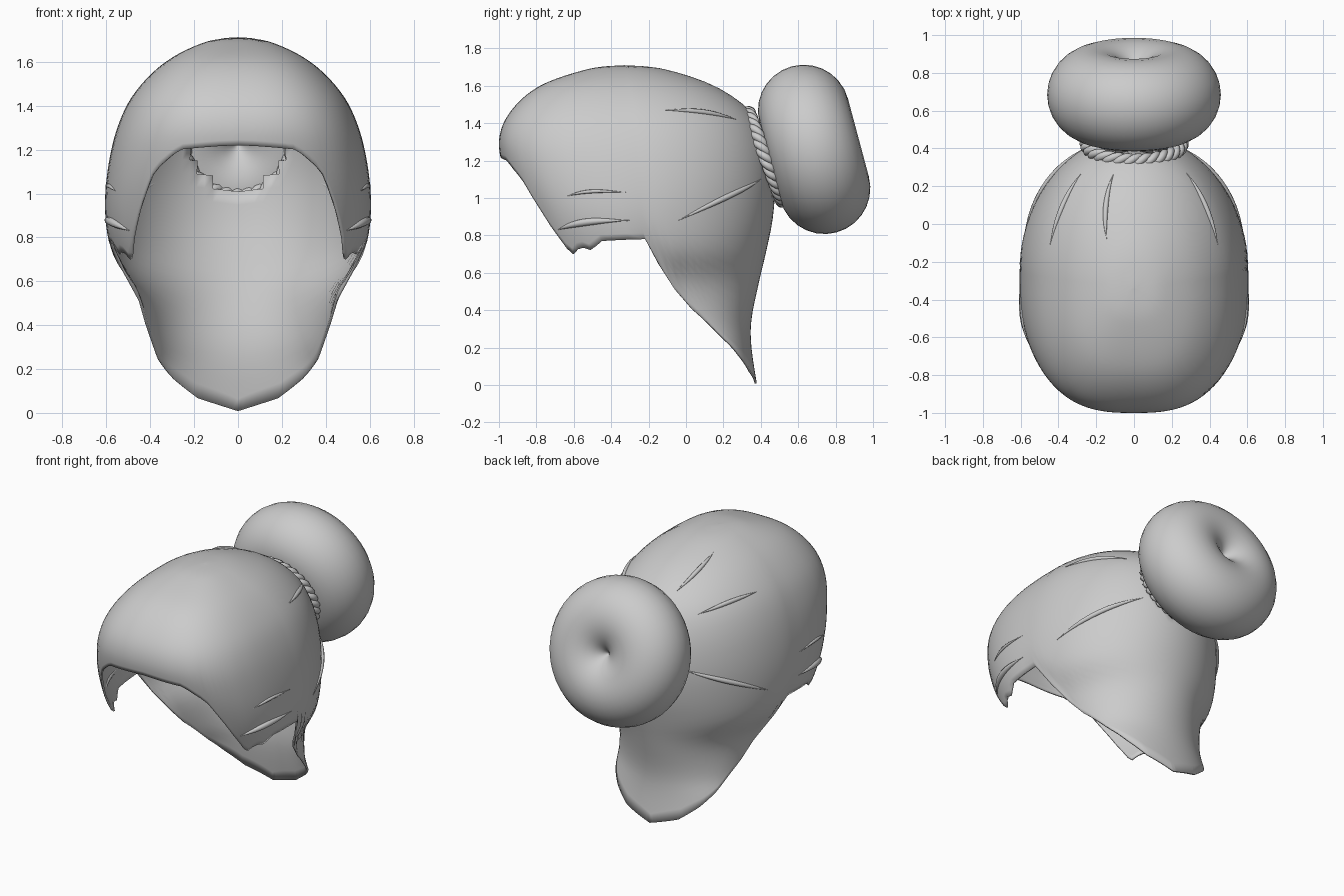
import bpy, bmesh, math
from math import sin, cos, radians, pi
from mathutils import Vector, Matrix

cube = bpy.data.objects.get("Cube")
if cube:
    bpy.data.objects.remove(cube)

hair = bpy.data.materials.new("hair_grey")
hair.use_nodes = True
grey = (0.6, 0.6, 0.6, 1)
hair.diffuse_color = grey
hair.node_tree.nodes["Principled BSDF"].inputs["Base Color"].default_value = grey


def finish(name, data):
    ob = bpy.data.objects.new(name, data)
    bpy.context.collection.objects.link(ob)
    data.materials.append(hair)
    return ob


def smooth(ob, angle=50):
    bpy.ops.object.select_all(action='DESELECT')
    ob.select_set(True)
    bpy.context.view_layer.objects.active = ob
    bpy.ops.object.shade_smooth_by_angle(angle=radians(angle))


# Head profile rows: height, front y, back y, half width, y of widest point
ROWS = [Vector(r) for r in (
    (1.71, -.33, -.33, 0, -.33), (1.69, -.52, -.12, .15, -.32),
    (1.6, -.78, .15, .33, -.3), (1.46, -.94, .35, .47, -.28),
    (1.3, -1, .44, .55, -.27), (1.1, -.96, .475, .595, -.26),
    (.9, -.88, .465, .605, -.25), (.72, -.82, .43, .57, -.2),
    (.55, -.8, .39, .47, -.15), (.35, -.6, .35, .42, 0),
    (.2, -.4, .35, .4, .14), (0, -.2, .38, .36, .26))]

# Lower hairline: angle from the front, height
EDGE = ((0, 1.22), (20, 1.2), (33, 1.1), (40, .95), (46, .83), (55, .69),
        (62, .74), (68, .72), (75, .77), (90, .78), (95, .6), (100, .42),
        (115, .25), (130, .16), (150, .07), (180, .01))


def row_at(s):
    """Smooth interpolation between profile rows."""
    k = min(int(s), len(ROWS) - 2)
    t = s - k
    b, c = ROWS[k], ROWS[k + 1]
    a = ROWS[max(k - 1, 0)]
    d = ROWS[min(k + 2, len(ROWS) - 1)]
    return b + (c - a) * (t / 2) + (a * 2 - b * 5 + c * 4 - d) * (t * t / 2) \
        + (b * 3 - a - c * 3 + d) * (t ** 3 / 2)


def row_for_height(z):
    lo, hi = 0, len(ROWS) - 1
    for _ in range(30):
        mid = (lo + hi) / 2
        if row_at(mid)[0] > z:
            lo = mid
        else:
            hi = mid
    return lo


def surface(u, s):
    """Point on the head at angle u (degrees from the front) and row s."""
    z, front, back, w, mid = row_at(s)
    c, n = cos(radians(u)), abs(sin(radians(u)))
    side = 1 if u >= 0 else -1
    if c > 0:
        return Vector((side * w * n ** .72, mid - (mid - front) * c ** .72, z))
    return Vector((side * w * n, mid - (back - mid) * c, z))


def hairline(u):
    u = abs(u)
    for (u0, z0), (u1, z1) in zip(EDGE, EDGE[1:]):
        if u <= u1:
            return z0 + (z1 - z0) * (u - u0) / (u1 - u0)
    return EDGE[-1][1]


# Hair tie placement
TIE = Vector((0, .425, 1.22))
TIE_AXIS = Vector((0, .93, .36)).normalized()
TIE_RADIUS = .25

# Swept-back hair shell, with an opening under the hair tie
COLS, STEPS = 96, 36
bm = bmesh.new()
grid = []
for i in range(COLS):
    u = -180 + 360 * i / COLS
    end = row_for_height(hairline(u))
    grid.append([bm.verts.new(surface(u, end * j / STEPS)) for j in range(STEPS + 1)])
for i in range(COLS):
    a, b = grid[i], grid[(i + 1) % COLS]
    for j in range(STEPS):
        bm.faces.new((a[j], a[j + 1], b[j + 1], b[j]))
bmesh.ops.remove_doubles(bm, verts=bm.verts, dist=.0005)


def under_tie(f):
    d = f.calc_center_median() - TIE
    return abs(d.y) < .25 and (d - TIE_AXIS * d.dot(TIE_AXIS)).length < TIE_RADIUS - .04


bmesh.ops.delete(bm, geom=[f for f in bm.faces if under_tie(f)], context='FACES')
mesh = bpy.data.meshes.new("hair_shell")
bm.to_mesh(mesh)
bm.free()
shell = finish("hair_shell", mesh)
thick = shell.modifiers.new("thickness", 'SOLIDIFY')
thick.thickness = .012
thick.offset = -1
smooth(shell)

# Bun: a plump ring pinched at its middle
bpy.ops.mesh.primitive_torus_add(
    major_segments=48, minor_segments=28, major_radius=.215, minor_radius=.245,
    location=(0, .685, 1.26), rotation=(radians(-75), 0, 0))
bun = bpy.context.object
bun.name = "bun"
bun.data.materials.append(hair)
smooth(bun)


def tube(name, points, depth, radii=None, cyclic=False):
    cu = bpy.data.curves.new(name, 'CURVE')
    cu.dimensions = '3D'
    cu.bevel_depth = depth
    cu.bevel_resolution = 2
    sp = cu.splines.new('POLY')
    sp.points.add(len(points) - 1)
    for k, p in enumerate(points):
        sp.points[k].co = (*p, 1)
        sp.points[k].radius = radii[k] if radii else 1
    sp.use_cyclic_u = cyclic
    sp.use_smooth = True
    return finish(name, cu)


# Twisted hair tie made of three strands
turn = TIE_AXIS.to_track_quat('Z', 'Y').to_matrix()
for strand in range(3):
    pts = []
    for k in range(160):
        a = 2 * pi * k / 160
        b = 10 * a + strand * 2 * pi / 3
        r = TIE_RADIUS + .019 * cos(b)
        pts.append(TIE + turn @ Vector((r * cos(a), r * sin(a), .019 * sin(b))))
    tube(f"hair_tie_strand_{strand + 1}", pts, .021, cyclic=True)


# Raised locks running along the shell
def lock(name, u0, z0, u1, z1, depth):
    n = 16
    pts, radii = [], []
    for k in range(n + 1):
        t = k / n
        z = z0 + (z1 - z0) * t + .015 * sin(pi * t)
        pts.append(surface(u0 + (u1 - u0) * t, row_for_height(z)))
        radii.append(max(.05, sin(pi * t)))
    tube(name, pts, depth, radii)


LOCKS = {"nape_lock": (154, 1.1, 107, .88, .016),
         "side_lock": (63, 1.01, 88, 1.03, .01),
         "crown_lock": (146, 1.42, 106, 1.47, .014),
         "temple_lock": (50, .83, 88, .88, .02)}
for name, spec in LOCKS.items():
    for label, side in (("left", 1), ("right", -1)):
        lock(f"{name}_{label}", side * spec[0], spec[1], side * spec[2], *spec[3:])
lock("top_lock", -165, 1.52, -140, 1.66, .014)
